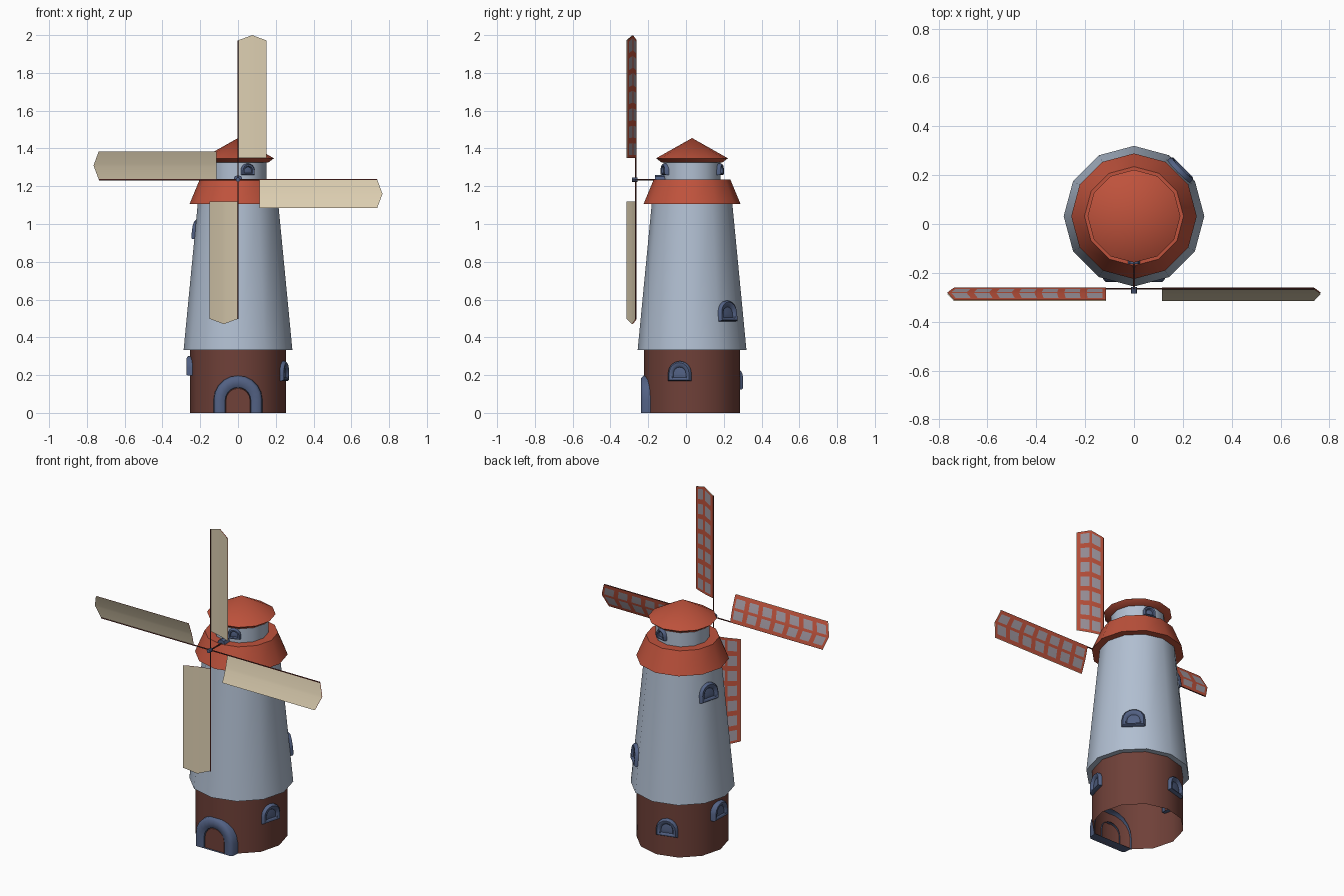
import bpy, bmesh, math
from mathutils import Matrix, Vector

if "Cube" in bpy.data.objects:
    bpy.data.objects.remove(bpy.data.objects["Cube"])

CY = 0.032          # tower axis in y
SIDES = 12
HUB_Z = 1.235


def material(name, rgb):
    m = bpy.data.materials.new(name)
    m.diffuse_color = (*rgb, 1)
    m.use_nodes = True
    m.node_tree.nodes["Principled BSDF"].inputs["Base Color"].default_value = m.diffuse_color
    return m


RED = material("roof red", (0.52, 0.085, 0.045))
WALL = material("pale blue wall", (0.44, 0.52, 0.64))
BROWN = material("brown brick", (0.16, 0.052, 0.04))
BLUE = material("slate blue trim", (0.085, 0.12, 0.23))
CREAM = material("cream cloth", (0.72, 0.62, 0.44))
LILAC = material("lilac grey panel", (0.35, 0.31, 0.35))
DARK = material("dark timber", (0.10, 0.022, 0.018))


def finish(bm, name, mats, angle=40):
    me = bpy.data.meshes.new(name)
    bm.to_mesh(me)
    bm.free()
    ob = bpy.data.objects.new(name, me)
    bpy.context.collection.objects.link(ob)
    for m in mats:
        me.materials.append(m)
    bpy.ops.object.select_all(action='DESELECT')
    ob.select_set(True)
    bpy.context.view_layer.objects.active = ob
    bpy.ops.object.shade_smooth_by_angle(angle=math.radians(angle))
    return ob


def lathe(name, profile, mat):
    """Twelve-sided open shell turned about the tower axis."""
    bm = bmesh.new()
    rings = []
    for r, z in profile:
        rings.append([bm.verts.new((r * math.cos(math.tau * k / SIDES),
                                    CY + r * math.sin(math.tau * k / SIDES), z))
                      for k in range(SIDES)])
    for a, b in zip(rings, rings[1:]):
        for k in range(SIDES):
            n = (k + 1) % SIDES
            bm.faces.new((a[k], a[n], b[n], b[k]))
    bmesh.ops.remove_doubles(bm, verts=bm.verts[:], dist=0.0005)
    return finish(bm, name, [mat])


def arch(name, mat, rings, angle, dist, z, scale=1.0, tilt=0.0, cap=True, steps=8):
    """Arched frame: rings of (half width, sill, top, outward) joined in order."""
    bm = bmesh.new()
    loops = []
    for w, sill, top, out in rings:
        pts = [(w, sill)]
        for i in range(steps + 1):
            t = math.pi * i / steps
            pts.append((w * math.cos(t), top - w + w * math.sin(t)))
        pts.append((-w, sill))
        loops.append([bm.verts.new((x * scale, -out, h * scale)) for x, h in pts])
    for a, b in zip(loops, loops[1:]):
        for k in range(len(a)):
            n = (k + 1) % len(a)
            bm.faces.new((a[k], a[n], b[n], b[k]))
    if cap:
        bm.faces.new(loops[-1])
    bmesh.ops.recalc_face_normals(bm, faces=bm.faces[:])
    a = math.radians(angle)
    bm.transform(Matrix.Translation((dist * math.cos(a), CY + dist * math.sin(a), z))
                 @ Matrix.Rotation(a + math.pi / 2, 4, 'Z')
                 @ Matrix.Rotation(-tilt, 4, 'X'))
    return finish(bm, name, [mat], 50)


def rod(name, p, q, r, mat, n=8):
    p, q = Vector(p), Vector(q)
    bm = bmesh.new()
    bmesh.ops.create_cone(bm, cap_ends=True, segments=n, radius1=r, radius2=r,
                          depth=(q - p).length)
    bm.transform(Matrix.Translation((p + q) / 2)
                 @ (q - p).to_track_quat('Z', 'Y').to_matrix().to_4x4())
    return finish(bm, name, [mat])


# Tower, bottom to top
lathe("brick_base", [(0.255, 0), (0.255, 0.34)], BROWN)
lathe("tower_wall", [(0.25, 0.333), (0.288, 0.333), (0.213, 1.11)], WALL)
lathe("roof_skirt", [(0.205, 1.105), (0.257, 1.105), (0.203, 1.235), (0.14, 1.235)], RED)
lathe("neck_wall", [(0.15, 1.23), (0.15, 1.335)], WALL)
lathe("cap_roof", [(0.14, 1.325), (0.16, 1.325), (0.19, 1.348), (0, 1.455)], RED)

# Door with rounded arch frame
arch("door_frame", BLUE,
     [(0.13, 0, 0.20, -0.045), (0.127, 0, 0.197, 0.002), (0.115, 0, 0.185, 0.015),
      (0.085, 0, 0.152, 0.015), (0.068, 0, 0.135, 0.006), (0.064, 0, 0.13, -0.025)],
     -90, 0.255, 0, cap=False, steps=10)
arch("door", BROWN, [(0.066, 0, 0.132, -0.004), (0.064, 0, 0.13, 0.002)], -90, 0.255, 0)

# Windows: angle, distance from axis, sill height, scale, tilt
WINDOW = [(0.063, 0, 0.105, -0.03), (0.062, 0, 0.104, 0.012), (0.054, 0.005, 0.096, 0.02),
          (0.040, 0.013, 0.080, 0.018), (0.034, 0.018, 0.072, 0.008),
          (0.020, 0.024, 0.056, 0.010)]
for i, (ang, d, z, s, t) in enumerate([
        (-15, 0.246, 0.17, 1, 0), (105, 0.246, 0.125, 1, 0), (178, 0.251, 0.197, 1, 0),
        (45, 0.264, 0.485, 1.05, 0.095), (165, 0.222, 0.92, 1.02, 0.095),
        (-70, 0.146, 1.26, 0.58, 0), (75, 0.146, 1.26, 0.58, 0)]):
    arch("window_%d" % (i + 1), BLUE, WINDOW, ang, d, z, s, t)

# Axle and hub
rod("axle_bearing", (0, -0.10, HUB_Z), (0, -0.163, HUB_Z), 0.024, BLUE)
rod("axle", (0, -0.16, HUB_Z), (0, -0.27, HUB_Z), 0.004, DARK)
rod("hub", (0, -0.258, HUB_Z), (0, -0.285, HUB_Z), 0.012, BLUE)

# Sail sheet: cloth in front, red lattice with grey panels behind
US = [0, 0.13, 0.45, 0.5, 0.55, 0.87, 1]
ROWS = 7
VS = [0]
for i in range(ROWS):
    VS += [(i + 0.16) / ROWS, (i + 0.84) / ROWS]
VS.append(1)


def sail(name, turn, back):
    bm = bmesh.new()
    grid = []
    for v in VS:
        row = []
        for u in US:
            end = 0.737 + 0.028 * (1 - abs(2 * u - 1))
            y = -0.266 - 0.05 * u + 0.005 * math.sin(math.pi * u) + (0.005 if back else 0)
            row.append(bm.verts.new((0.15 * u, y, 0.115 + (end - 0.115) * v)))
        grid.append(row)
    for j in range(len(VS) - 1):
        for i in range(len(US) - 1):
            q = [grid[j][i], grid[j][i + 1], grid[j + 1][i + 1], grid[j + 1][i]]
            f = bm.faces.new(q[::-1] if back else q)
            if back and j % 2 == 1 and i in (1, 4):
                f.material_index = 1
    bm.transform(Matrix.Translation((0, 0, HUB_Z)) @ Matrix.Rotation(turn, 4, 'Y'))
    finish(bm, name, [RED, LILAC] if back else [CREAM])


for k in range(4):
    turn = k * math.pi / 2
    sail("sail_cloth_%d" % (k + 1), turn, False)
    sail("sail_lattice_%d" % (k + 1), turn, True)
    tip = Vector((math.sin(turn), 0, math.cos(turn)))
    centre = Vector((0, -0.265, HUB_Z))
    rod("sail_spar_%d" % (k + 1), centre, centre + tip * 0.737, 0.004, DARK, 6)
